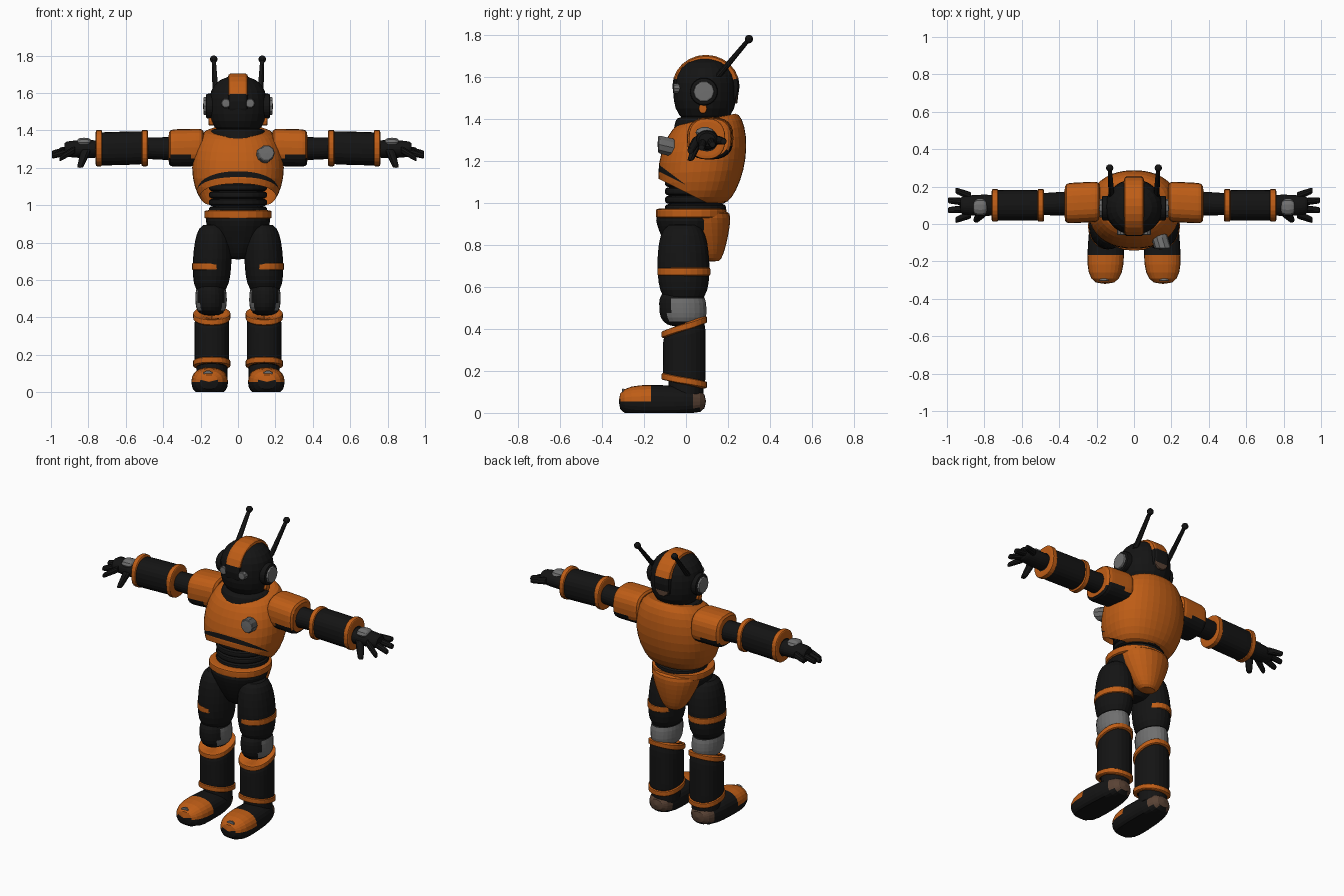
import bpy, bmesh, math
from mathutils import Vector

cube = bpy.data.objects.get("Cube")
if cube:
    bpy.data.objects.remove(cube, do_unlink=True)


def material(name, *colour):
    mat = bpy.data.materials.new(name)
    mat.use_nodes = True
    mat.diffuse_color = (*colour, 1)
    shader = mat.node_tree.nodes["Principled BSDF"]
    shader.inputs["Base Color"].default_value = (*colour, 1)
    shader.inputs["Roughness"].default_value = .7
    return mat


BLACK, ORANGE, GREY, BROWN = range(4)
MATERIALS = [material("matte black", .007, .007, .007),
             material("burnt orange", .52, .11, .008),
             material("mid grey", .16, .16, .16),
             material("brown grey", .1, .055, .035)]
STEPS = 12


def slope_height(y, base, slope):
    return base - slope * y


def tube(name, paint, start, end, size, taper=1, bulge=0, roundness=8, tilt=(0, 0),
         square=1, side=1, segments=24, trim=None, scores=()):
    """Oval body from start to end along its longest axis.
    Roundness 2 gives an ellipsoid, higher values flatter ends, None a plain cut.
    Paint is a colour index or a rule on face centres."""
    start, end = Vector(start), Vector(end)
    run = end - start
    axis = max(range(3), key=lambda k: abs(run[k]))
    across, up = [k for k in range(3) if k != axis]
    bm = bmesh.new()
    loops = []
    for step in range(STEPS + 1):
        t = (1 - math.cos(math.pi * step / STEPS)) / 2
        scale = 1 + (taper - 1) * t + bulge * math.sqrt(abs(math.sin(math.pi * t)))
        if roundness:
            edge = abs(2 * t - 1) ** roundness
            scale *= max(.03, (1 - edge) ** (1 / roundness))
        lift = tilt[0] + (tilt[1] - tilt[0]) * t
        loop = []
        for i in range(segments):
            angle = math.tau * i / segments
            c, s = math.cos(angle), math.sin(angle)
            point = start + run * t
            point[across] += size[0] * scale * math.copysign(abs(c) ** square, c)
            point[up] += size[1] * scale * math.copysign(abs(s) ** square, s)
            point[axis] -= lift * s
            point.x *= side
            point.z = max(point.z, 0)
            loop.append(bm.verts.new(point))
        loops.append(loop)
    for low, high in zip(loops, loops[1:]):
        for i in range(segments):
            bm.faces.new((low[i - 1], low[i], high[i], high[i - 1]))
    bm.faces.new(loops[0])
    bm.faces.new(loops[-1])
    # Score edges along sloping planes, and trim away what lies below one
    for plane in [*scores, trim]:
        if plane:
            base, slope = plane
            bmesh.ops.bisect_plane(bm, geom=bm.verts[:] + bm.edges[:] + bm.faces[:],
                                   plane_co=(0, 0, base), plane_no=(0, -slope, -1),
                                   clear_outer=plane is trim)
    bmesh.ops.recalc_face_normals(bm, faces=bm.faces)
    for face in bm.faces:
        face.material_index = paint(face.calc_center_median()) if callable(paint) else paint
    mesh = bpy.data.meshes.new(name)
    bm.to_mesh(mesh)
    bm.free()
    for mat in MATERIALS:
        mesh.materials.append(mat)
    bpy.context.collection.objects.link(bpy.data.objects.new(name, mesh))


# Colour rules for parts with more than one colour
SLIT_BOTTOM, SLIT_TOP = (1.085, .5), (1.085, .75)


def chest_paint(c):
    in_slit = slope_height(c.y, *SLIT_BOTTOM) < c.z < slope_height(c.y, *SLIT_TOP)
    return BLACK if in_slit and c.y < 0 else ORANGE


def crest_paint(c):
    return ORANGE if c.z > 1.6 else BLACK


def shoulder_paint(c):
    return ORANGE if c.z > 1.26 else BLACK


def knee_paint(c):
    return GREY if c.y > -.08 and .44 < c.z < .55 else BLACK


def boot_paint(c):
    if c.y < -.16 and c.z > .06:
        return ORANGE
    return BROWN if c.y > .05 and c.z > .02 else BLACK


# Head, crest and neck
tube("helmet", BLACK, (0, .09, 1.37), (0, .09, 1.69), size=(.155, .15), roundness=2.5)
tube("helmet_crest", crest_paint, (-.057, .095, 1.555), (.057, .095, 1.555), size=(.16, .15))
tube("helmet_rear_plate", BROWN, (0, .2, 1.52), (0, .247, 1.52), size=(.05, .05), segments=10)
tube("collar", BLACK, (0, .08, 1.3), (0, .09, 1.41), size=(.16, .15), taper=.9)

# Chest shell, waist, belt and hips
tube("chest_shell", chest_paint, (0, .05, 1), (0, .105, 1.4), size=(.155, .13), bulge=.58,
     roundness=None, tilt=(0, -.025), square=.9, segments=40,
     trim=(1.05, .5), scores=(SLIT_BOTTOM, SLIT_TOP))
tube("chest_button", GREY, (.13, -.05, 1.26), (.155, -.135, 1.28), size=(.045, .045), segments=10)
for rib in range(4):
    z = .95 + .04 * rib
    tube(f"waist_rib_{rib}", BLACK, (0, .045, z), (0, .045, z + .05), size=(.155, .145), roundness=4)
tube("belt", ORANGE, (0, .025, .925), (0, .025, .975), size=(.18, .168), square=.9)
tube("pelvis", BLACK, (0, .01, .71), (0, .015, .95), size=(.055, .05), taper=3.2, bulge=.4)
tube("hip_back_plate", ORANGE, (0, .12, .72), (0, .08, .965), size=(.05, .04), taper=3.2, bulge=.4)

for side, tag in ((1, "left_"), (-1, "right_")):

    def part(name, paint, start, end, size, **options):
        tube(tag + name, paint, start, end, size, side=side, **options)

    # Ears, eyes and antennae
    part("ear_rim", BLACK, (.12, .085, 1.53), (.173, .085, 1.53), size=(.066, .066))
    part("ear_cap", GREY, (.15, .085, 1.53), (.186, .085, 1.53), size=(.05, .05), segments=10)
    part("cheek_tab", ORANGE, (.13, .08, 1.45), (.157, .08, 1.45), size=(.02, .025), segments=10)
    part("eye", GREY, (.065, -.01, 1.545), (.065, -.06, 1.545), size=(.026, .026), segments=10)
    part("antenna", BLACK, (.12, .15, 1.6), (.13, .3, 1.78), size=(.016, .02), taper=.7, segments=10)
    part("antenna_tip", BLACK, (.13, .3, 1.76), (.13, .3, 1.8), size=(.02, .02), roundness=2, segments=10)

    # Arm
    part("shoulder_pad", shoulder_paint, (.18, .12, 1.31), (.373, .11, 1.305), size=(.108, .1), square=.75)
    part("upper_arm", BLACK, (.2, .115, 1.3), (.52, .105, 1.305), size=(.068, .066), taper=.86)
    part("forearm", BLACK, (.485, .1, 1.308), (.765, .1, 1.3), size=(.082, .089), square=.85)
    for cuff, x in (("inner", .48), ("outer", .725)):
        part(cuff + "_cuff", ORANGE, (x, .1, 1.305), (x + .037, .1, 1.305), size=(.087, .097), square=.85)

    # Hand, with fingers fanned around the middle
    part("hand", BLACK, (.74, .1, 1.3), (.93, .1, 1.3), size=(.052, .044), taper=.85, bulge=.15)
    part("hand_plate", GREY, (.785, .09, 1.335), (.86, .09, 1.335), size=(.045, .027), roundness=3, segments=10)
    for finger in range(4):
        fan = 1.5 - finger
        part(f"finger_{finger + 1}", BLACK, (.87, .1 + .032 * fan, 1.3),
             (1 - .02 * fan ** 2, .1 + .053 * fan, 1.27 + .015 * fan),
             size=(.022, .022), taper=.75, segments=10)
    part("thumb", BLACK, (.81, .06, 1.3), (.845, .02, 1.2), size=(.028, .026), taper=.6, segments=10)

    # Leg
    part("thigh", BLACK, (.145, -.01, .53), (.13, -.015, .9), size=(.075, .09), taper=.9, bulge=.42, roundness=6)
    part("thigh_band", ORANGE, (.143, -.01, .65), (.143, -.01, .695), size=(.103, .126))
    part("knee", knee_paint, (.143, -.01, .41), (.145, -.02, .59), size=(.084, .112), roundness=3)
    part("shin", BLACK, (.14, -.008, .13), (.14, -.008, .41), size=(.093, .101), tilt=(.02, -.035), square=.88)
    for band, z, lift in (("lower", .135, .02), ("upper", .39, -.035)):
        part(band + "_shin_band", ORANGE, (.14, -.008, z), (.14, -.008, z + .037),
             size=(.1, .108), tilt=(lift, lift), square=.88)

    # Boot
    part("ankle", BLACK, (.14, 0, .06), (.14, 0, .17), size=(.083, .083))
    part("boot", boot_paint, (.155, -.32, .055), (.145, .095, .055), size=(.104, .083),
         taper=.85, roundness=3, square=.85)
    part("toe_plate", GREY, (.16, -.25, .07), (.16, -.305, .095), size=(.03, .025), segments=10)
